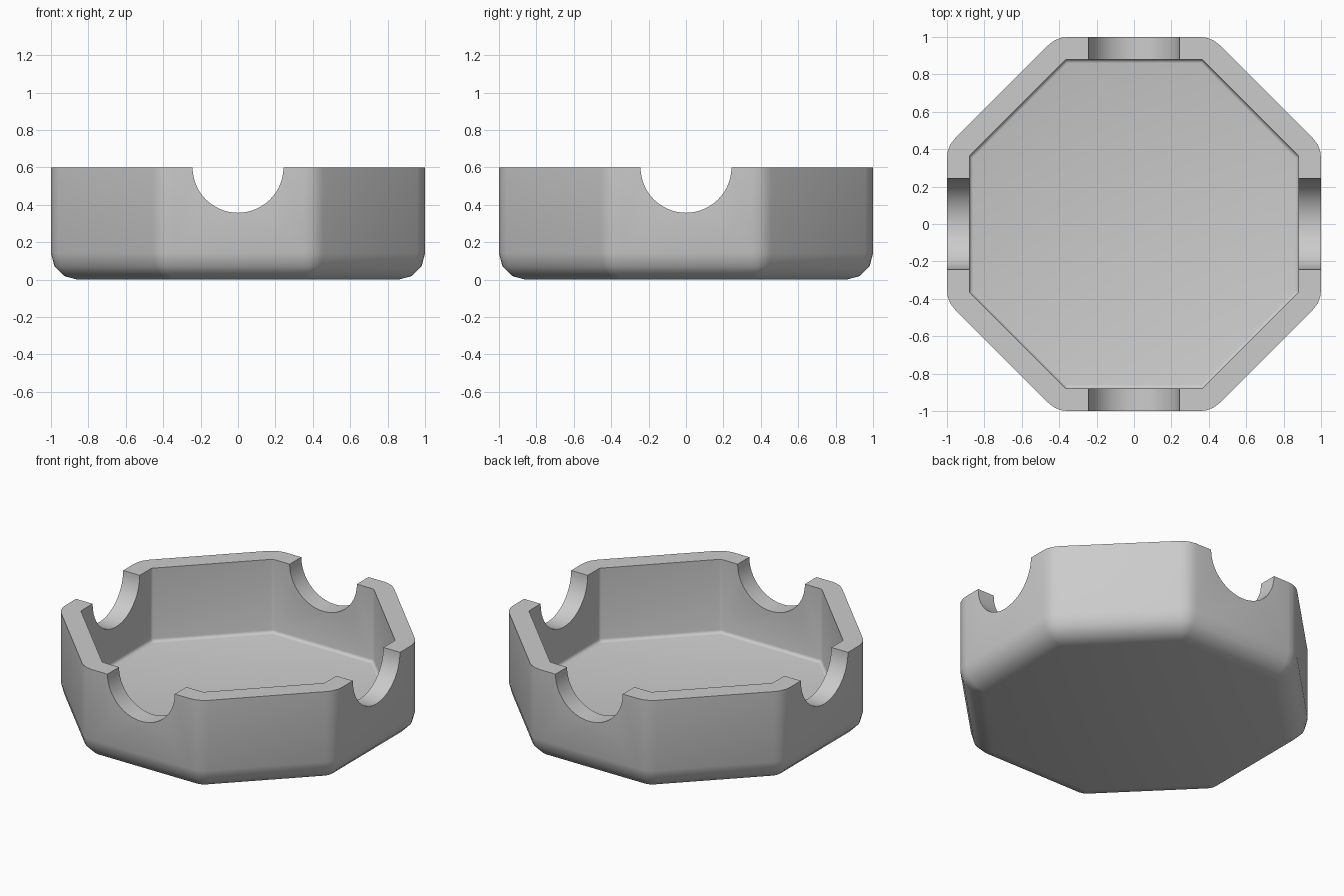
import bpy, bmesh
from math import sin, cos, tan, pi, radians

if "Cube" in bpy.data.objects:
    bpy.data.objects.remove(bpy.data.objects["Cube"])

HEIGHT, WALL, EDGE, NOTCH = 0.6, 0.12, 0.14, 0.243
CORNER = EDGE + 0.004
SEG = 3


def ring(bm, inset, z):
    """Octagon with rounded corners, offset inward from the outer wall."""
    half = tan(pi / 8)
    scale = (1 - CORNER) / cos(pi / 8)
    r = CORNER - inset
    verts = []
    for k in range(8):
        mid = pi / 8 + k * pi / 4
        for i in range(SEG + 1):
            a = mid - pi / 8 + i * (pi / 4) / SEG
            verts.append(bm.verts.new((scale * cos(mid) + r * cos(a),
                                       scale * sin(mid) + r * sin(a), z)))
    return verts


# Wall section: rounded foot, outer wall, rim, inner wall, small floor fillet
fillet = EDGE - WALL
section = [(EDGE * (1 - sin(a)), EDGE * (1 - cos(a)))
           for a in (i * pi / 2 / SEG for i in range(SEG + 1))]
section += [(0, HEIGHT), (WALL, HEIGHT)]
section += [(WALL + fillet * (1 - cos(a)), WALL + fillet * (1 - sin(a)))
            for a in (i * pi / 2 / SEG for i in range(SEG + 1))]

# Octagonal tray body
bm = bmesh.new()
rings = [ring(bm, d, z) for d, z in section]
for low, up in zip(rings, rings[1:]):
    n = len(low)
    for i in range(n):
        j = (i + 1) % n
        bm.faces.new((low[i], low[j], up[j], up[i]))
bm.faces.new(rings[0][::-1])
bm.faces.new(rings[-1])
bmesh.ops.recalc_face_normals(bm, faces=bm.faces)
mesh = bpy.data.meshes.new("tray")
bm.to_mesh(mesh)
bm.free()
tray = bpy.data.objects.new("tray", mesh)
bpy.context.collection.objects.link(tray)

# Half-round rests cut through the four straight walls
for name, rot in (("notch_cutter_x", (0, pi / 2, 0)), ("notch_cutter_y", (pi / 2, 0, 0))):
    bpy.ops.mesh.primitive_cylinder_add(vertices=64, radius=NOTCH, depth=3,
                                        location=(0, 0, HEIGHT), rotation=rot)
    cutter = bpy.context.object
    cutter.name = name
    cutter.hide_render = True
    cut = tray.modifiers.new(name, 'BOOLEAN')
    cut.operation, cut.solver, cut.object = 'DIFFERENCE', 'EXACT', cutter
    bpy.ops.object.select_all(action='DESELECT')
    tray.select_set(True)
    bpy.context.view_layer.objects.active = tray
    bpy.ops.object.modifier_apply(modifier=name)
    bpy.data.objects.remove(cutter)

bpy.ops.object.shade_smooth_by_angle(angle=radians(32))
